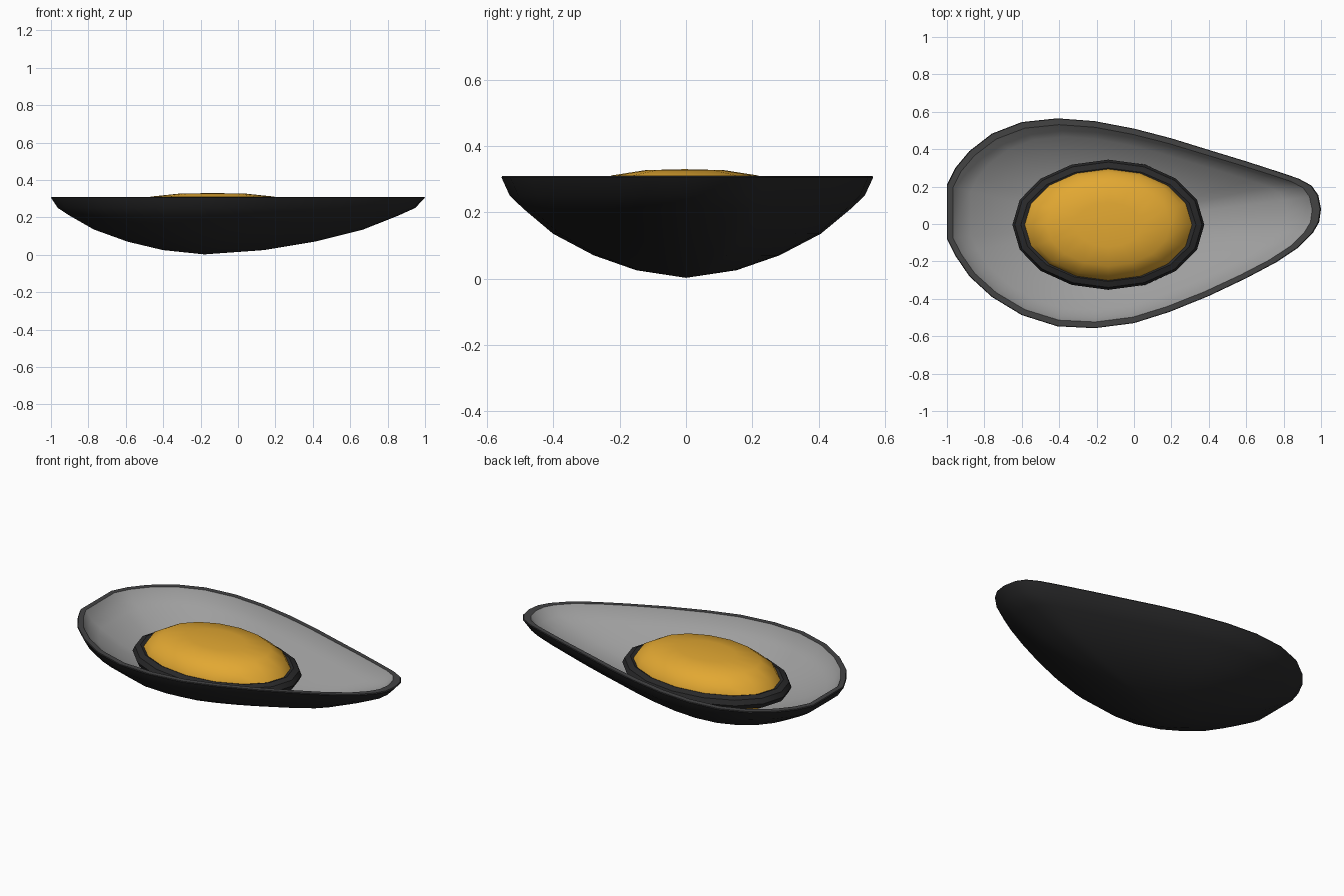
import bpy, bmesh, math

if "Cube" in bpy.data.objects:
    bpy.data.objects.remove(bpy.data.objects["Cube"])


def material(name, r, g, b):
    m = bpy.data.materials.new(name)
    m.diffuse_color = (r, g, b, 1)
    m.use_nodes = True
    m.node_tree.nodes["Principled BSDF"].inputs["Base Color"].default_value = m.diffuse_color
    return m


dark = material("charcoal", 0.022, 0.022, 0.023)
edge = material("rim grey", 0.056, 0.056, 0.057)
pearl = material("pearl grey", 0.34, 0.34, 0.34)
orange = material("orange", 0.76, 0.39, 0.032)


def loft(name, rings, mats, band_mat=lambda i: 0, wrap=False):
    """Skin a list of point rings; a one-point ring makes a pole."""
    bm = bmesh.new()
    loops = [[bm.verts.new(p) for p in ring] for ring in rings]
    pairs = list(zip(loops, loops[1:]))
    if wrap:
        pairs.append((loops[-1], loops[0]))
    for i, (a, b) in enumerate(pairs):
        n = max(len(a), len(b))
        for k in range(n):
            j = (k + 1) % n
            if len(a) == 1:
                vs = (a[0], b[k], b[j])
            elif len(b) == 1:
                vs = (a[k], a[j], b[0])
            else:
                vs = (a[k], a[j], b[j], b[k])
            bm.faces.new(vs).material_index = band_mat(i)
    bmesh.ops.recalc_face_normals(bm, faces=bm.faces)
    me = bpy.data.meshes.new(name)
    bm.to_mesh(me)
    bm.free()
    for m in mats:
        me.materials.append(m)
    for p in me.polygons:
        p.use_smooth = True
    me.set_sharp_from_angle(angle=math.radians(40))
    ob = bpy.data.objects.new(name, me)
    bpy.context.collection.objects.link(ob)
    return ob


# Shell: teardrop outline shrunk towards its lowest point
outline = [(-1, .21), (-.955, .3), (-.88, .39), (-.76, .483), (-.6, .545),
           (-.41, .565), (-.21, .55), (0, .51), (.2, .458), (.41, .393),
           (.6, .335), (.77, .28), (.88, .243), (.95, .205), (.985, .155),
           (1, .08), (.99, .01), (.955, -.05), (.88, -.125), (.76, -.205),
           (.6, -.29), (.4, -.385), (.19, -.47), (0, -.53), (-.21, -.557),
           (-.41, -.547), (-.6, -.487), (-.76, -.39), (-.88, -.28),
           (-.955, -.17), (-1, -.08), (-1, .07)]
bowl = [(.955, .25), (.88, .21), (.72, .135), (.5, .07), (.27, .025)]
CX = -.18


def shell_ring(sx, sy, z):
    return [(CX + (x - CX) * sx, y * sy, z) for x, y in outline]


def inner_z(z):
    return .04 + (z - .005) * .27 / .305


rings = [[(CX, 0, .005)]]
rings += [shell_ring(s, s, z) for s, z in reversed(bowl)]
rings += [shell_ring(.995, .995, .302), shell_ring(.995, .995, .31)]
rim_band = len(rings) - 1
rings[-2] = shell_ring(1, 1, .305)
rings += [shell_ring(.96, .94, .31)]
rings += [shell_ring(s * .96, s * .94, inner_z(z)) for s, z in bowl]
rings += [[(CX, 0, .04)]]
shell = loft("shell", rings, [dark, edge, pearl],
             lambda i: 0 if i < rim_band else 1 if i == rim_band else 2)
# settle the lowest point on the ground
for v in shell.data.vertices:
    if v.co.z < .006:
        v.co.z = 0.002


def oval(rx, ry, z, n=16):
    return [(-.137 + rx * math.cos(2 * math.pi * k / n),
             -.004 + ry * math.sin(2 * math.pi * k / n), z) for k in range(n)]


# Meat: plump oval cushion with a flattened top
profile = [(.38, .327), (.71, .311), (.9, .262), (1, .19), (.95, .125), (.78, .08), (.4, .05)]
loft("meat", [[(-.137, -.004, .33)]] + [oval(.465 * s, .312 * s, z) for s, z in profile]
     + [[(-.137, -.004, .042)]], [orange])

# Frill: dark band around the meat
sections = 8
frill = []
for k in range(sections):
    a = 2 * math.pi * k / sections
    d = .045 * math.cos(a)
    frill.append(oval(.468 + d, .303 + d, .185 + .04 * math.sin(a)))
loft("frill", frill, [dark], wrap=True)
